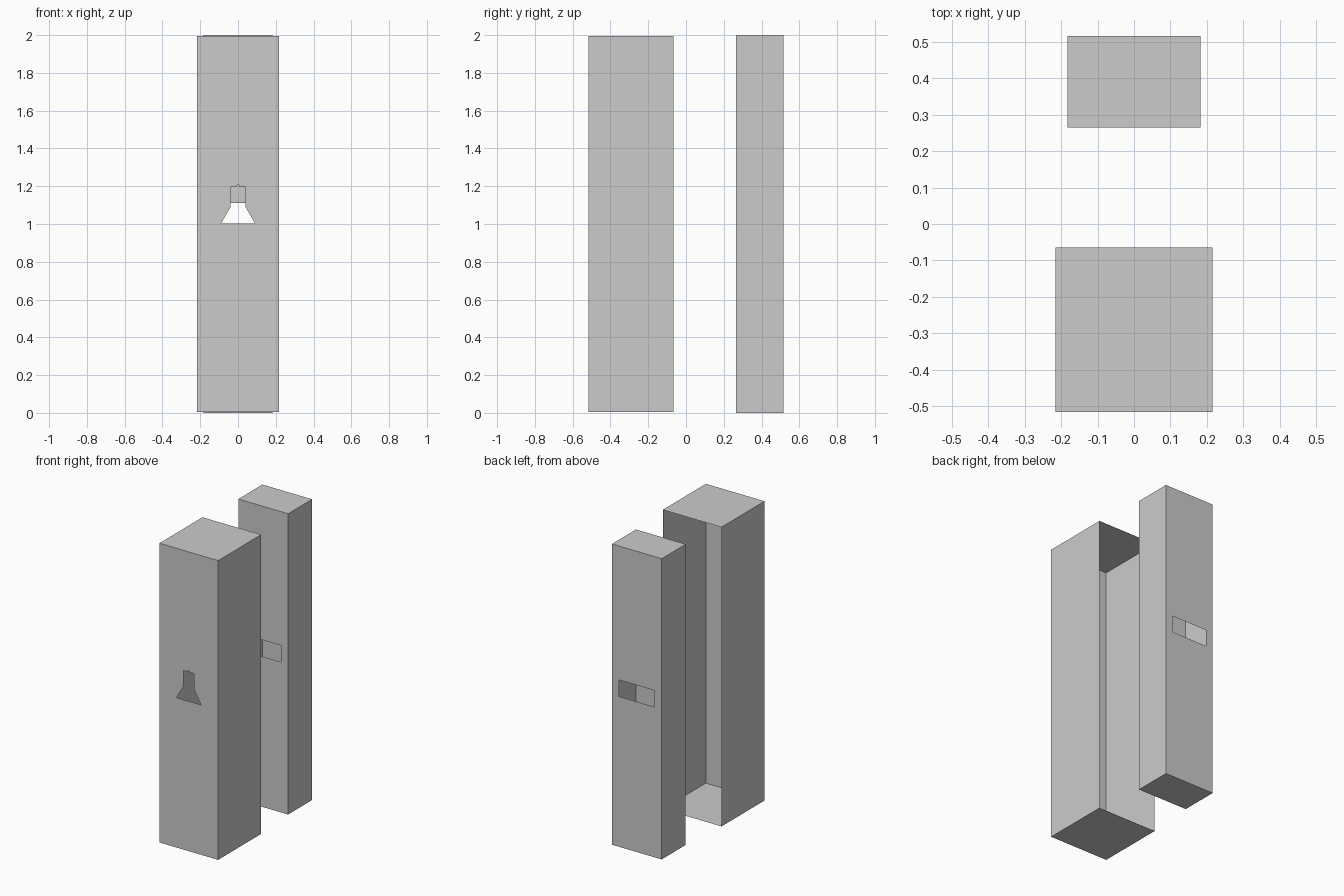
import bpy, bmesh
from mathutils import Vector

if "Cube" in bpy.data.objects:
    bpy.data.objects.remove(bpy.data.objects["Cube"])


def rect(x, z0, z1):
    return [(-x, z0), (x, z0), (x, z1), (-x, z1)]


def wall(bm, y, outline, hole):
    """Flat wall at depth y with a cut-out opening."""
    edges = []
    for loop in (outline, hole):
        vs = [bm.verts.new((x, y, z)) for x, z in loop]
        edges += [bm.edges.new((vs[i - 1], vs[i])) for i in range(len(vs))]
    bmesh.ops.triangle_fill(bm, use_beauty=True, use_dissolve=False, edges=edges,
                            normal=Vector((0, -1, 0)))


def sheet_box(name, half_w, y0, y1, z0, z1, front_hole, back_hole=None):
    """Thin-walled box; without back_hole the back is left open."""
    bm = bmesh.new()
    outline = rect(half_w, z0, z1)
    # Top, bottom and sides
    for i in range(4):
        (xa, za), (xb, zb) = outline[i - 1], outline[i]
        bm.faces.new([bm.verts.new(p) for p in
                      ((xa, y0, za), (xb, y0, zb), (xb, y1, zb), (xa, y1, za))])
    # Pierced walls
    wall(bm, y0, outline, front_hole)
    if back_hole:
        wall(bm, y1, outline, back_hole)
    bmesh.ops.remove_doubles(bm, verts=bm.verts[:], dist=1e-5)
    bmesh.ops.recalc_face_normals(bm, faces=bm.faces[:])
    mesh = bpy.data.meshes.new(name)
    bm.to_mesh(mesh)
    bm.free()
    obj = bpy.data.objects.new(name, mesh)
    bpy.context.collection.objects.link(obj)
    return obj


# Bell-shaped opening: right half, mirrored for the left
half = [(0.09, 1.003), (0.04, 1.09), (0.04, 1.197), (0.008, 1.197), (0.005, 1.206)]
bell = half + [(-x, z) for x, z in reversed(half)]

# Rectangular slot used on both sides of the inner box
slot = rect(0.132, 1.0, 1.11)

sheet_box("outer_sleeve", 0.216, -0.517, -0.065, 0.006, 1.996, bell)
sheet_box("inner_box", 0.183, 0.265, 0.517, 0.0, 2.0, slot, slot)
